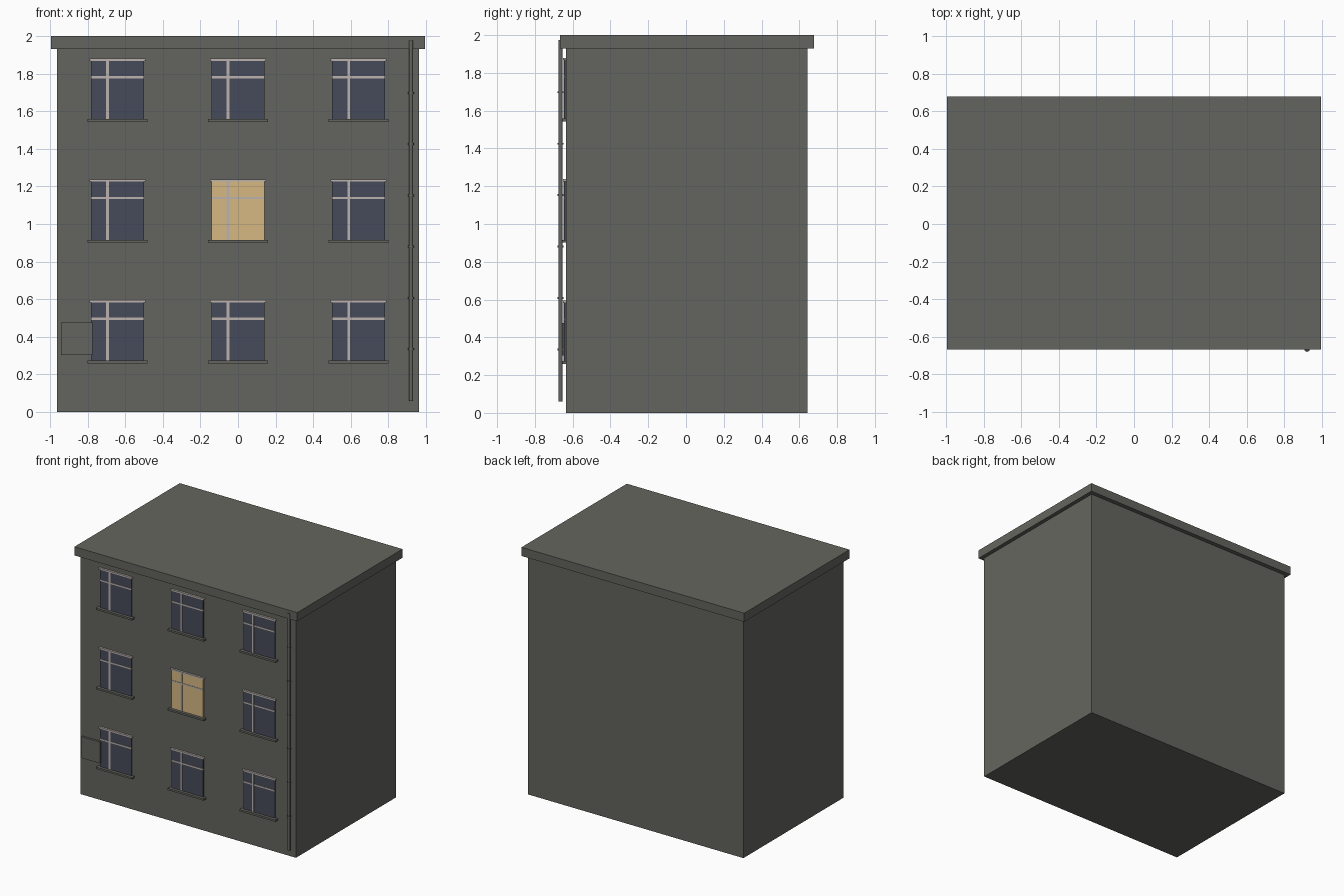
import bpy
import math

if "Cube" in bpy.data.objects:
    bpy.data.objects.remove(bpy.data.objects["Cube"])


def material(name, rgb):
    m = bpy.data.materials.new(name)
    m.diffuse_color = (*rgb, 1.0)
    m.use_nodes = True
    m.node_tree.nodes["Principled BSDF"].inputs["Base Color"].default_value = m.diffuse_color
    return m


WALL = material("grey olive wall", (0.127, 0.131, 0.112))
GLASS = material("dark blue glass", (0.062, 0.069, 0.102))
LIT = material("warm lit glass", (0.67, 0.48, 0.225))
FRAME = material("pale frame", (0.50, 0.45, 0.42))


def box(name, x, y, z, mat):
    """Box from (min, max) pairs along each axis."""
    bpy.ops.mesh.primitive_cube_add(
        size=1, location=[(a + b) / 2 for a, b in (x, y, z)])
    ob = bpy.context.object
    ob.name = name
    ob.scale = [b - a for a, b in (x, y, z)]
    bpy.ops.object.transform_apply(location=False, rotation=False, scale=True)
    ob.data.materials.append(mat)
    return ob


def tube(name, x, y, z0, z1, radius, mat):
    bpy.ops.mesh.primitive_cylinder_add(
        vertices=8, radius=radius, depth=z1 - z0, location=(x, y, (z0 + z1) / 2))
    ob = bpy.context.object
    ob.name = name
    ob.data.materials.append(mat)
    bpy.ops.object.shade_smooth_by_angle(angle=math.radians(50))
    return ob


FRONT = -0.636

# Main block and overhanging flat roof
box("building_body", (-0.963, 0.963), (FRONT, 0.643), (0, 1.93), WALL)
box("roof_slab", (-0.995, 0.995), (-0.666, 0.678), (1.93, 2.0), WALL)


def window(x, z, glass):
    """Window centred on x with its glass starting at height z."""
    back = FRONT + 0.004
    box("window_glass", (x - 0.141, x + 0.141), (FRONT - 0.009, back),
        (z, z + 0.315), glass)
    box("window_head", (x - 0.149, x + 0.149), (FRONT - 0.016, back),
        (z + 0.311, z + 0.323), FRAME)
    box("window_mullion", (x - 0.060, x - 0.046), (FRONT - 0.013, back),
        (z, z + 0.313), FRAME)
    box("window_transom", (x - 0.141, x + 0.141), (FRONT - 0.012, back),
        (z + 0.218, z + 0.230), FRAME)
    box("window_sill", (x - 0.160, x + 0.160), (FRONT - 0.032, back),
        (z - 0.013, z + 0.002), WALL)


# Three by three windows, the middle one lit
for row in range(3):
    for col in range(3):
        window((col - 1) * 0.641, 0.272 + row * 0.642,
               LIT if row == col == 1 else GLASS)

# Plain wall plate beside the lower left window
box("wall_plate", (-0.942, -0.774), (FRONT - 0.017, FRONT + 0.004),
    (0.303, 0.475), WALL)

# Downpipe with evenly spaced clamps
tube("downpipe", 0.92, -0.664, 0.06, 1.975, 0.011, WALL)
for i in range(6):
    z = 0.335 + i * 0.2725
    tube("pipe_clamp", 0.92, -0.664, z - 0.005, z + 0.005, 0.016, WALL)
